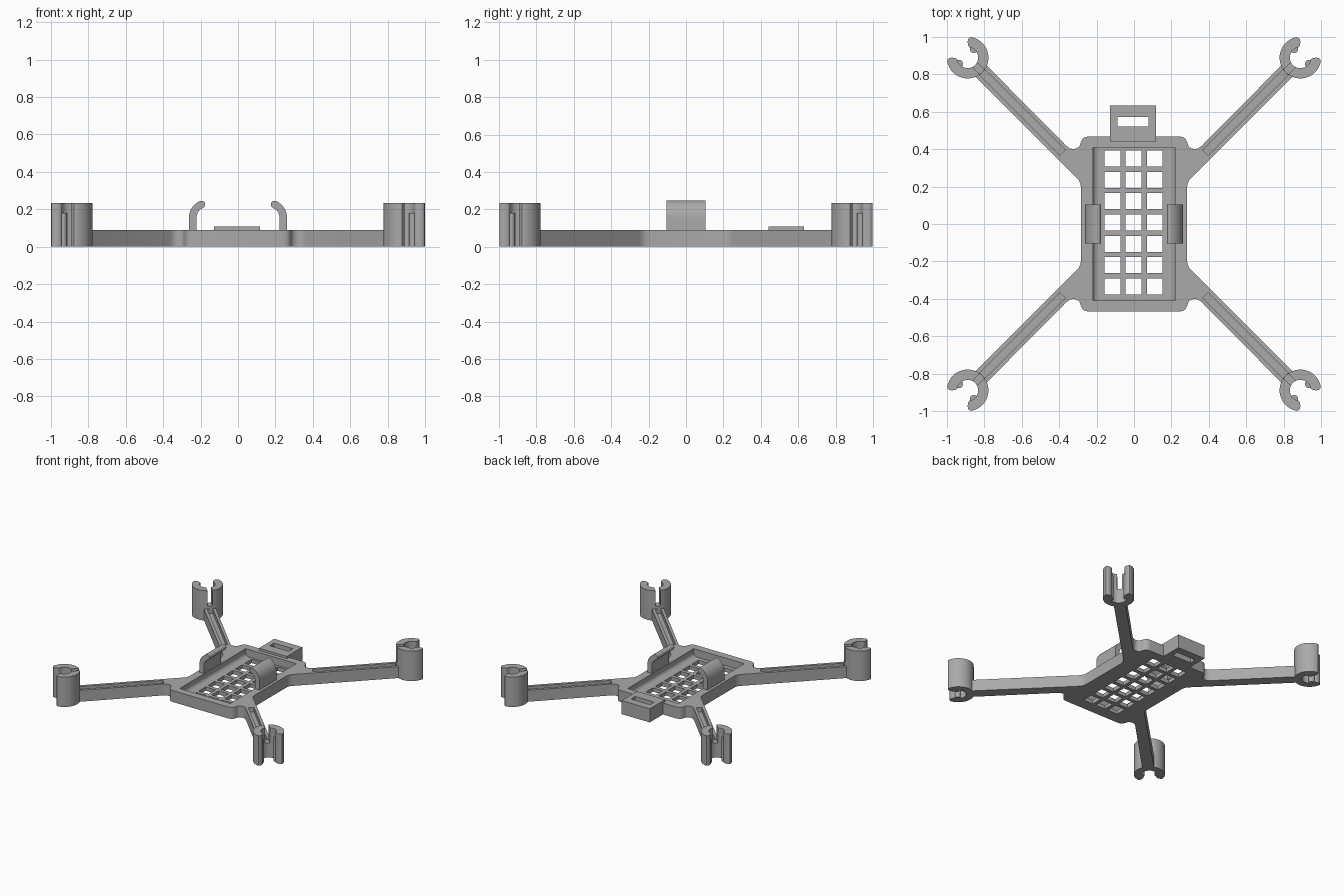
import bpy, bmesh
from math import sin, cos, pi, radians
from mathutils import Matrix, Vector

cube = bpy.data.objects.get("Cube")
if cube:
    bpy.data.objects.remove(cube)

grey = bpy.data.materials.new("grey plastic")
grey.use_nodes = True
grey.diffuse_color = (0.4, 0.4, 0.4, 1)
grey.node_tree.nodes["Principled BSDF"].inputs["Base Color"].default_value = grey.diffuse_color

SIGNS = [(1, 1), (-1, 1), (-1, -1), (1, -1)]
DIAGONAL = Matrix.Rotation(pi / 4, 4, 'Z')


def add_prism(bm, outline, low, high, matrix=Matrix()):
    """Extrude a flat outline between two heights, then place it."""
    bottom = [bm.verts.new(matrix @ Vector((x, y, low))) for x, y in outline]
    top = [bm.verts.new(matrix @ Vector((x, y, high))) for x, y in outline]
    bm.faces.new(bottom[::-1])
    bm.faces.new(top)
    n = len(outline)
    for i in range(n):
        j = (i + 1) % n
        bm.faces.new((bottom[i], bottom[j], top[j], top[i]))


def rect(x0, x1, y0, y1):
    return [(x0, y0), (x1, y0), (x1, y1), (x0, y1)]


def finish(name, bm):
    bmesh.ops.recalc_face_normals(bm, faces=bm.faces)
    mesh = bpy.data.meshes.new(name)
    bm.to_mesh(mesh)
    bm.free()
    obj = bpy.data.objects.new(name, mesh)
    bpy.context.collection.objects.link(obj)
    mesh.materials.append(grey)
    return obj


def select(obj):
    bpy.ops.object.select_all(action='DESELECT')
    obj.select_set(True)
    bpy.context.view_layer.objects.active = obj


def cut(obj, cutter):
    cutter.hide_render = True
    mod = obj.modifiers.new("cut", 'BOOLEAN')
    mod.operation = 'DIFFERENCE'
    mod.solver = 'EXACT'
    mod.object = cutter
    select(obj)
    bpy.ops.object.modifier_apply(modifier=mod.name)
    bpy.data.objects.remove(cutter)


def smooth(obj):
    select(obj)
    bpy.ops.object.shade_smooth_by_angle(angle=radians(30))


# Frame: body plate with four diagonal arms, one quarter mirrored around
quarter = [(.283, .19), (.286, .213), (.295, .235), (.31, .25), (.33, .27),
           (.862, .802), (.802, .862), (.362, .418), (.345, .405), (.325, .4),
           (.305, .404), (.291, .416), (.284, .437), (.275, .455), (.26, .465), (.24, .468)]
outline = []
for i, (sx, sy) in enumerate(SIGNS):
    part = [(sx * x, sy * y) for x, y in quarter]
    outline += part if i % 2 == 0 else part[::-1]
bm = bmesh.new()
add_prism(bm, outline, 0, .09)
frame = finish("frame", bm)

# Pocket with rounded lower side edges
FLOOR, R = .03, .03
section = [(-.22, .2), (.22, .2)]
for side, start in ((1, 0), (-1, -90)):
    for k in range(7):
        a = radians(start - k * 15)
        section.append((side * (.22 - R) + R * cos(a), FLOOR + R + R * sin(a)))
bm = bmesh.new()
stand_up = Matrix.Rotation(pi / 2, 4, 'X')
add_prism(bm, section, -.41, .41, stand_up)
cut(frame, finish("pocket_cutter", bm))

# Grid of square floor holes
bm = bmesh.new()
for col in range(-1, 2):
    for row in range(-3, 4):
        x, y, h = col * .113 - .002, row * .114 + .008, .0425
        add_prism(bm, rect(x - h, x + h, y - h, y + h), -.1, .1)
cut(frame, finish("hole_cutter", bm))

# Channels along the arm tops
bm = bmesh.new()
for i in range(4):
    add_prism(bm, rect(.54, 1.145, -.02, .02), .055, .2,
              Matrix.Rotation(pi / 4 + i * pi / 2, 4, 'Z'))
cut(frame, finish("channel_cutter", bm))
smooth(frame)

# Rear strap tab with slot
bm = bmesh.new()
add_prism(bm, rect(-.127, .117, .44, .632), 0, .107)
tab = finish("rear_tab", bm)
bm = bmesh.new()
add_prism(bm, rect(-.088, .078, .52, .572), -.1, .3)
cut(tab, finish("slot_cutter", bm))

# Side clips: upright strip curling inward to a rounded tip
T = .02
path = [(Vector((.242, .07)), 0)]
for k in range(9):
    a = radians(k * 67 / 8)
    path.append((Vector((.165 + .077 * cos(a), .155 + .077 * sin(a))), a))
tip, tip_angle = path[-1]
outer = [p + T * Vector((cos(a), sin(a))) for p, a in path]
inner = [p - T * Vector((cos(a), sin(a))) for p, a in path]
cap = [tip + T * Vector((cos(tip_angle + k * pi / 8), sin(tip_angle + k * pi / 8)))
       for k in range(1, 8)]
for side, name in ((1, "left_clip"), (-1, "right_clip")):
    bm = bmesh.new()
    profile = [(side * p.x, p.y) for p in outer + cap + inner[::-1]]
    add_prism(bm, profile, -.105, .105, stand_up)
    smooth(finish(name, bm))

# Motor mounts: open rings with a wire slot and two inner ribs
IN, OUT, TOP = .056, .111, .235
MID, HALF = (IN + OUT) / 2, (OUT - IN) / 2


def polar(r, degrees):
    return (r * cos(radians(degrees)), r * sin(radians(degrees)))


ring = [polar(OUT, -55 - k * 250 / 40) for k in range(41)]
ring += [polar(MID + HALF * cos(k * pi / 8), 55 - 10 * sin(k * pi / 8)) for k in range(1, 8)]
ring += [polar(IN, 55 + k * 250 / 40) for k in range(41)]
ring += [polar(MID - HALF * cos(k * pi / 8), -55 + 10 * sin(k * pi / 8)) for k in range(1, 8)]

names = ("back_left", "back_right", "front_right", "front_left")
for i, name in enumerate(names):
    place = (Matrix.Translation((SIGNS[i][0] * .889, SIGNS[i][1] * .889, 0))
             @ Matrix.Rotation(i * pi / 2, 4, 'Z') @ DIAGONAL)
    bm = bmesh.new()
    add_prism(bm, ring, 0, TOP, place)
    mount = finish(name + "_motor_mount", bm)
    bm = bmesh.new()
    add_prism(bm, rect(-.2, -.02, -.018, .018), .115, .4, place)
    cut(mount, finish("wire_slot_cutter", bm))
    smooth(mount)
    bm = bmesh.new()
    for angle in (80, -80):
        cx, cy = polar(IN, angle)
        circle = [(cx + .021 * cos(k * pi / 8), cy + .021 * sin(k * pi / 8)) for k in range(16)]
        add_prism(bm, circle, .001, .18, place)
    smooth(finish(name + "_mount_ribs", bm))
